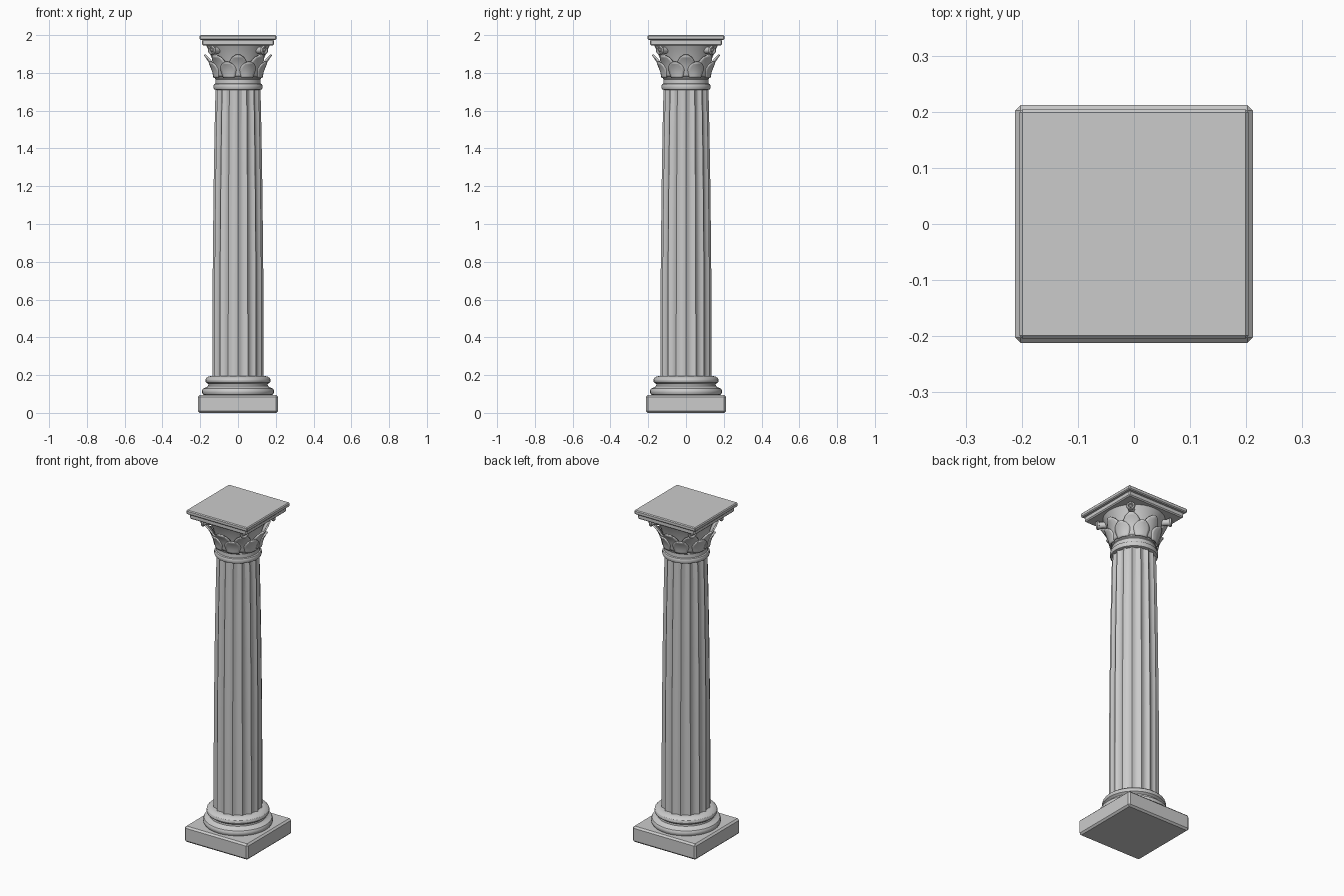
import bpy, bmesh, math
from mathutils import Matrix, Vector

if "Cube" in bpy.data.objects:
    bpy.data.objects.remove(bpy.data.objects["Cube"])

stone = bpy.data.materials.new("pale grey stone")
stone.diffuse_color = (0.6, 0.6, 0.6, 1)
stone.use_nodes = True
stone.node_tree.nodes["Principled BSDF"].inputs["Base Color"].default_value = stone.diffuse_color


def finish(name, bm, angle=30):
    bmesh.ops.recalc_face_normals(bm, faces=bm.faces)
    me = bpy.data.meshes.new(name)
    bm.to_mesh(me)
    bm.free()
    me.materials.append(stone)
    ob = bpy.data.objects.new(name, me)
    bpy.context.collection.objects.link(ob)
    bpy.ops.object.select_all(action='DESELECT')
    ob.select_set(True)
    bpy.context.view_layer.objects.active = ob
    bpy.ops.object.shade_smooth_by_angle(angle=math.radians(angle))
    return ob


def slab(name, half, z0, z1, bevel):
    bm = bmesh.new()
    bmesh.ops.create_cube(bm, size=1)
    bmesh.ops.scale(bm, vec=(2 * half, 2 * half, z1 - z0), verts=bm.verts)
    bmesh.ops.translate(bm, vec=(0, 0, (z0 + z1) / 2), verts=bm.verts)
    bmesh.ops.bevel(bm, geom=bm.edges[:], offset=bevel, segments=1, affect='EDGES')
    return finish(name, bm, 20)


def lathe(name, profile, n=32, groove=lambda i: 0.0, angle=30):
    bm = bmesh.new()
    rings = []
    for r, z in profile:
        rings.append([bm.verts.new(((r - groove(i)) * math.cos(2 * math.pi * i / n),
                                    (r - groove(i)) * math.sin(2 * math.pi * i / n), z))
                      for i in range(n)])
    for a, b in zip(rings, rings[1:]):
        for i in range(n):
            bm.faces.new((a[i], a[(i + 1) % n], b[(i + 1) % n], b[i]))
    bm.faces.new(rings[0][::-1])
    bm.faces.new(rings[-1])
    return finish(name, bm, angle)


# plinth and moulded round base
slab("plinth", 0.212, 0.0, 0.095, 0.01)
lathe("base_moulding", [
    (0.175, 0.093), (0.186, 0.098), (0.191, 0.108), (0.191, 0.118), (0.186, 0.128), (0.176, 0.133),
    (0.166, 0.136), (0.158, 0.143), (0.157, 0.153), (0.163, 0.157),
    (0.170, 0.162), (0.173, 0.171), (0.170, 0.182), (0.160, 0.191), (0.140, 0.196)])

# fluted shaft with a gentle taper
pattern = (0.0, 0.009, 0.012, 0.009)
lathe("fluted_shaft", [(0.135, 0.19), (0.135, 0.5), (0.1335, 0.8), (0.129, 1.2),
                       (0.124, 1.5), (0.119, 1.715)],
      64, lambda i: pattern[i % 4], 25)

# neck ring and collar
lathe("neck_ring", [(0.118, 1.71), (0.127, 1.713), (0.130, 1.72), (0.130, 1.733),
                    (0.127, 1.740), (0.120, 1.743), (0.119, 1.765), (0.122, 1.769), (0.118, 1.776)])

# capital bell
bell = [(0.113, 1.772), (0.120, 1.81), (0.130, 1.85), (0.143, 1.89), (0.158, 1.925), (0.170, 1.948)]
lathe("capital_bell", bell)


def bell_radius(z):
    for (r0, z0), (r1, z1) in zip(bell, bell[1:]):
        if z <= z1:
            return r0 + (r1 - r0) * (z - z0) / (z1 - z0)
    return bell[-1][0]


# rings of round-topped leaves that curl out at the tip
def leaves(name, count, phase, z0, height, half_width, curl, lift):
    bm = bmesh.new()
    nu, nt = 6, 8
    for k in range(count):
        mid = phase + 2 * math.pi * k / count
        grid = []
        for j in range(nt + 1):
            t = j / nt
            w = half_width * (0.7 + 0.3 * min(t / 0.5, 1))
            if t > 0.5:
                w *= math.sqrt(max(1 - ((t - 0.5) / 0.5) ** 2, 0.04))
            z = z0 + height * t
            row = []
            for i in range(nu + 1):
                u = 2 * i / nu - 1
                r = bell_radius(z) + lift + curl * t ** 3 + 0.004 * (1 - abs(u))
                a = mid + u * w / r
                row.append(bm.verts.new((r * math.cos(a), r * math.sin(a), z)))
            grid.append(row)
        for j in range(nt):
            for i in range(nu):
                bm.faces.new((grid[j][i], grid[j][i + 1], grid[j + 1][i + 1], grid[j + 1][i]))
    ob = finish(name, bm)
    mod = ob.modifiers.new("thickness", 'SOLIDIFY')
    mod.thickness = 0.008
    mod.offset = -1


leaves("lower_leaves", 8, math.pi / 8, 1.775, 0.085, 0.044, 0.014, 0.009)
leaves("upper_leaves", 8, 0, 1.780, 0.118, 0.048, 0.020, 0.005)

# corner scrolls: ring, centre bead and a stem back to the bell
for k in range(4):
    turn = Matrix.Rotation(math.pi / 4 + k * math.pi / 2, 4, 'Z')
    face = turn @ Matrix.Translation((0.195, 0, 1.92)) @ Matrix.Rotation(math.pi / 2, 4, 'Y')
    bm = bmesh.new()
    n, m = 16, 6
    ring = [[bm.verts.new(face @ Vector((
        (0.018 + 0.007 * math.cos(2 * math.pi * j / m)) * math.cos(2 * math.pi * i / n),
        (0.018 + 0.007 * math.cos(2 * math.pi * j / m)) * math.sin(2 * math.pi * i / n),
        0.010 * math.sin(2 * math.pi * j / m)))) for j in range(m)] for i in range(n)]
    for i in range(n):
        for j in range(m):
            bm.faces.new((ring[i][j], ring[(i + 1) % n][j],
                          ring[(i + 1) % n][(j + 1) % m], ring[i][(j + 1) % m]))
    bmesh.ops.create_uvsphere(bm, u_segments=10, v_segments=6, radius=0.009, matrix=face)
    bmesh.ops.create_cone(bm, cap_ends=True, segments=16, radius1=0.018, radius2=0.018, depth=0.05,
                          matrix=face @ Matrix.Translation((0, 0, -0.025)))
    finish("corner_scroll", bm)

# two-step square abacus
slab("abacus_lower", 0.190, 1.945, 1.977, 0.006)
slab("abacus_top", 0.204, 1.975, 2.0, 0.005)
